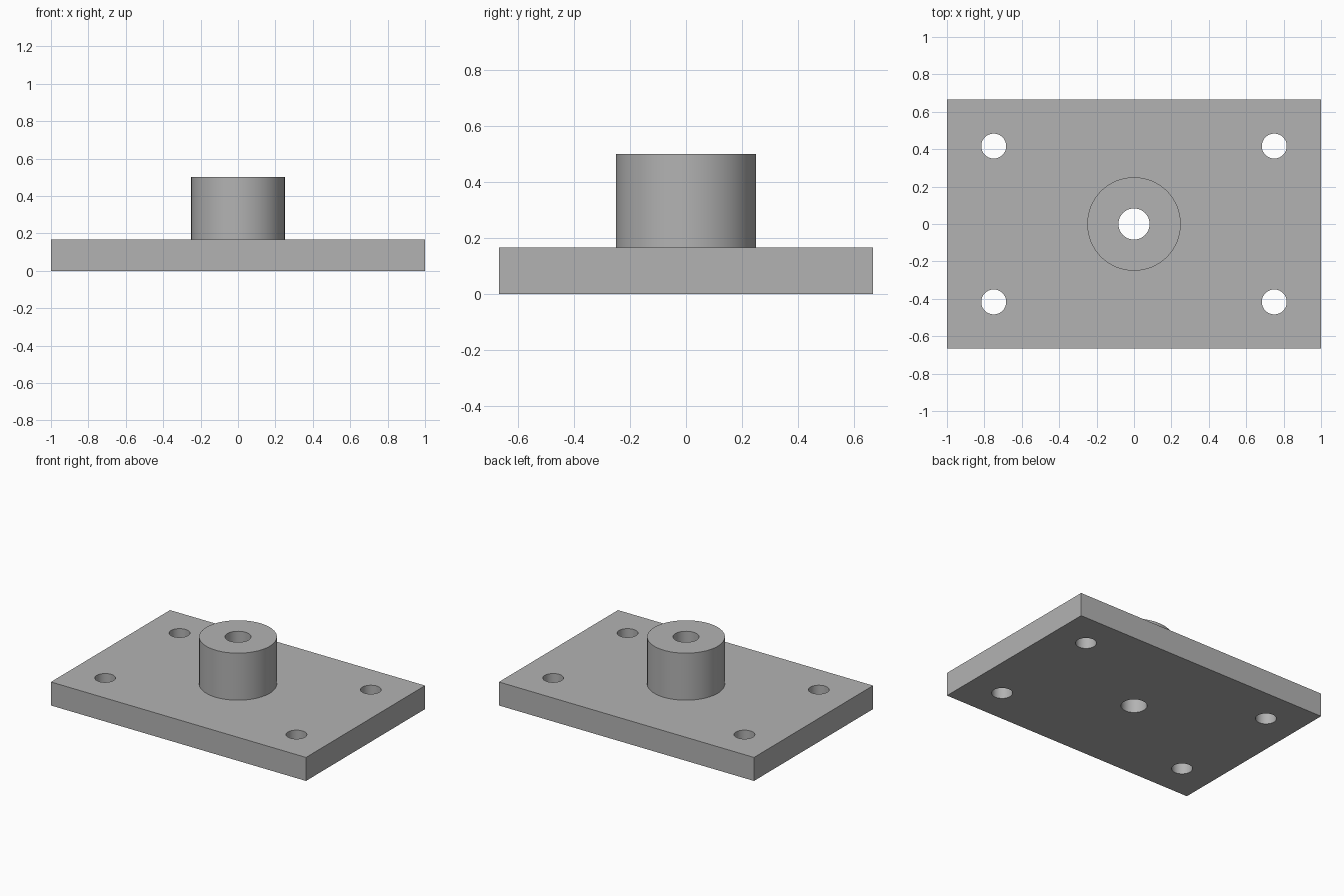
import bpy
from math import radians

cube = bpy.data.objects.get("Cube")
if cube:
    bpy.data.objects.remove(cube, do_unlink=True)

LENGTH, WIDTH, THICK = 2.0, 4 / 3, 1 / 6
BOSS_RADIUS, BOSS_TOP = 0.25, 0.5
BORE_RADIUS, BOLT_RADIUS = 1 / 12, 1 / 15
BOLT_X, BOLT_Y = 0.75, 5 / 12

grey = bpy.data.materials.new("plain_grey")
grey.use_nodes = True
colour = (0.45, 0.45, 0.45, 1)
grey.diffuse_color = colour
grey.node_tree.nodes["Principled BSDF"].inputs["Base Color"].default_value = colour


def cylinder(name, radius, bottom, top, x=0, y=0):
    bpy.ops.mesh.primitive_cylinder_add(
        vertices=64, radius=radius, depth=top - bottom,
        location=(x, y, (top + bottom) / 2))
    obj = bpy.context.object
    obj.name = name
    obj.data.materials.append(grey)
    return obj


def combine(target, tool, operation):
    """Apply a boolean and discard the tool object."""
    mod = target.modifiers.new(operation.lower(), 'BOOLEAN')
    mod.object, mod.operation, mod.solver = tool, operation, 'EXACT'
    bpy.ops.object.select_all(action='DESELECT')
    bpy.context.view_layer.objects.active = target
    target.select_set(True)
    bpy.ops.object.modifier_apply(modifier=mod.name)
    bpy.data.objects.remove(tool, do_unlink=True)


# Base plate
bpy.ops.mesh.primitive_cube_add(size=1, location=(0, 0, THICK / 2))
plate = bpy.context.object
plate.name = "flanged_base_plate"
plate.scale = (LENGTH, WIDTH, THICK)
bpy.ops.object.transform_apply(location=True, rotation=False, scale=True)
plate.data.materials.append(grey)

# Central boss, rooted inside the plate
combine(plate, cylinder("boss", BOSS_RADIUS, THICK / 2, BOSS_TOP), 'UNION')

# Central bore through boss and plate
combine(plate, cylinder("bore_cutter", BORE_RADIUS, -0.1, BOSS_TOP + 0.1), 'DIFFERENCE')

# Four corner bolt holes
for x in (-BOLT_X, BOLT_X):
    for y in (-BOLT_Y, BOLT_Y):
        combine(plate, cylinder("bolt_cutter", BOLT_RADIUS, -0.1, THICK + 0.1, x, y),
                'DIFFERENCE')

# Smooth round walls, crisp edges
bpy.ops.object.shade_smooth_by_angle(angle=radians(30))
